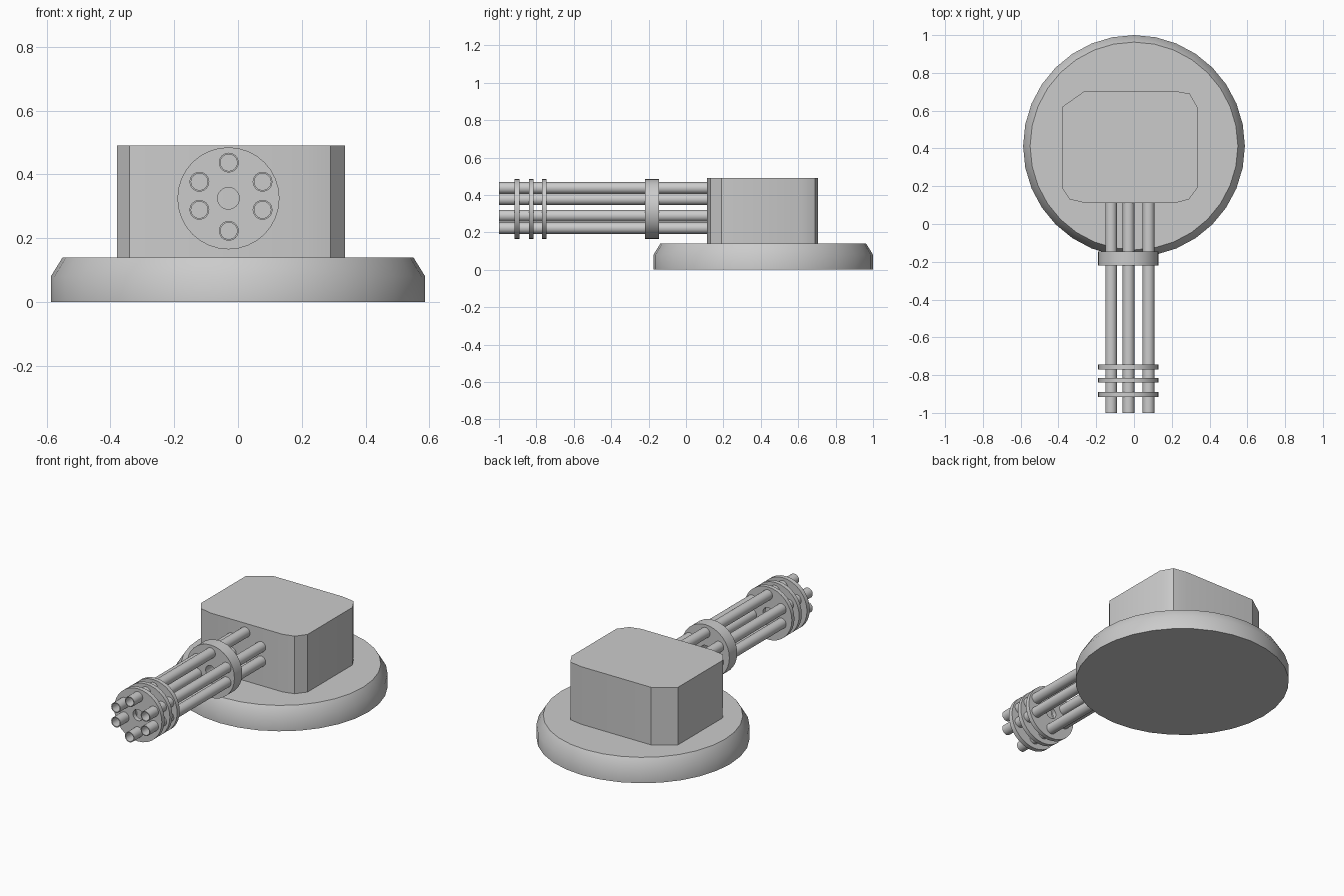
import bpy
from math import sin, cos, pi, radians

if "Cube" in bpy.data.objects:
    bpy.data.objects.remove(bpy.data.objects["Cube"])

AX, AZ = -0.03, 0.325   # barrel cluster axis


def make(name, verts, faces):
    mesh = bpy.data.meshes.new(name)
    mesh.from_pydata(verts, [], faces)
    mesh.update()
    obj = bpy.data.objects.new(name, mesh)
    bpy.context.collection.objects.link(obj)
    bpy.ops.object.select_all(action='DESELECT')
    obj.select_set(True)
    bpy.context.view_layer.objects.active = obj
    bpy.ops.object.mode_set(mode='EDIT')
    bpy.ops.mesh.select_all(action='SELECT')
    bpy.ops.mesh.normals_make_consistent(inside=False)
    bpy.ops.object.mode_set(mode='OBJECT')
    bpy.ops.object.shade_smooth_by_angle(angle=radians(33))
    return obj


def loft(name, rings, closed=False):
    """Bridge equal-sized rings; cap the ends, or join last to first."""
    n = len(rings[0])
    verts = [v for ring in rings for v in ring]
    m = len(rings)
    faces = []
    for r in range(m if closed else m - 1):
        a, b = r * n, (r + 1) % m * n
        faces += [(a + i, a + (i + 1) % n, b + (i + 1) % n, b + i) for i in range(n)]
    if not closed:
        faces += [tuple(range(n))[::-1], tuple(range((m - 1) * n, m * n))]
    return make(name, verts, faces)


def tube(name, x, z, outer, inner, y0, y1, n):
    """Hollow ring lying along y."""
    def ring(r, y):
        return [(x + r * cos(2 * pi * i / n), y, z + r * sin(2 * pi * i / n)) for i in range(n)]
    return loft(name, [ring(outer, y0), ring(outer, y1), ring(inner, y1), ring(inner, y0)], True)


# round base with a chamfered upper rim
loft("base", [[(r * cos(2 * pi * i / 32), 0.413 + r * sin(2 * pi * i / 32), z) for i in range(32)]
              for r, z in ((0.587, 0), (0.587, 0.08), (0.55, 0.14))])

# housing with cut corners
outline = [(-0.38, 0.19), (-0.34, 0.13), (-0.26, 0.112), (0.22, 0.112), (0.29, 0.13), (0.335, 0.19),
           (0.335, 0.62), (0.295, 0.69), (0.21, 0.705), (-0.26, 0.705), (-0.38, 0.62)]
loft("housing", [[(x, y, z) for x, y in outline] for z in (0.14, 0.49)])

# six barrels
spots = [(-0.029, 0.437), (-0.121, 0.377), (0.077, 0.377),
         (-0.121, 0.289), (0.077, 0.289), (-0.029, 0.223)]
for k, (x, z) in enumerate(spots):
    tube(f"barrel_{k + 1}", x, z, 0.031, 0.026, -1.0, 0.13, 24)

# clamp discs: three thin at the muzzle, one thick near the housing
for k, (y0, y1) in enumerate([(-0.917, -0.89), (-0.84, -0.815), (-0.77, -0.745), (-0.22, -0.145)]):
    tube(f"barrel_clamp_{k + 1}", AX, AZ, 0.16, 0.034, y0, y1, 32)
